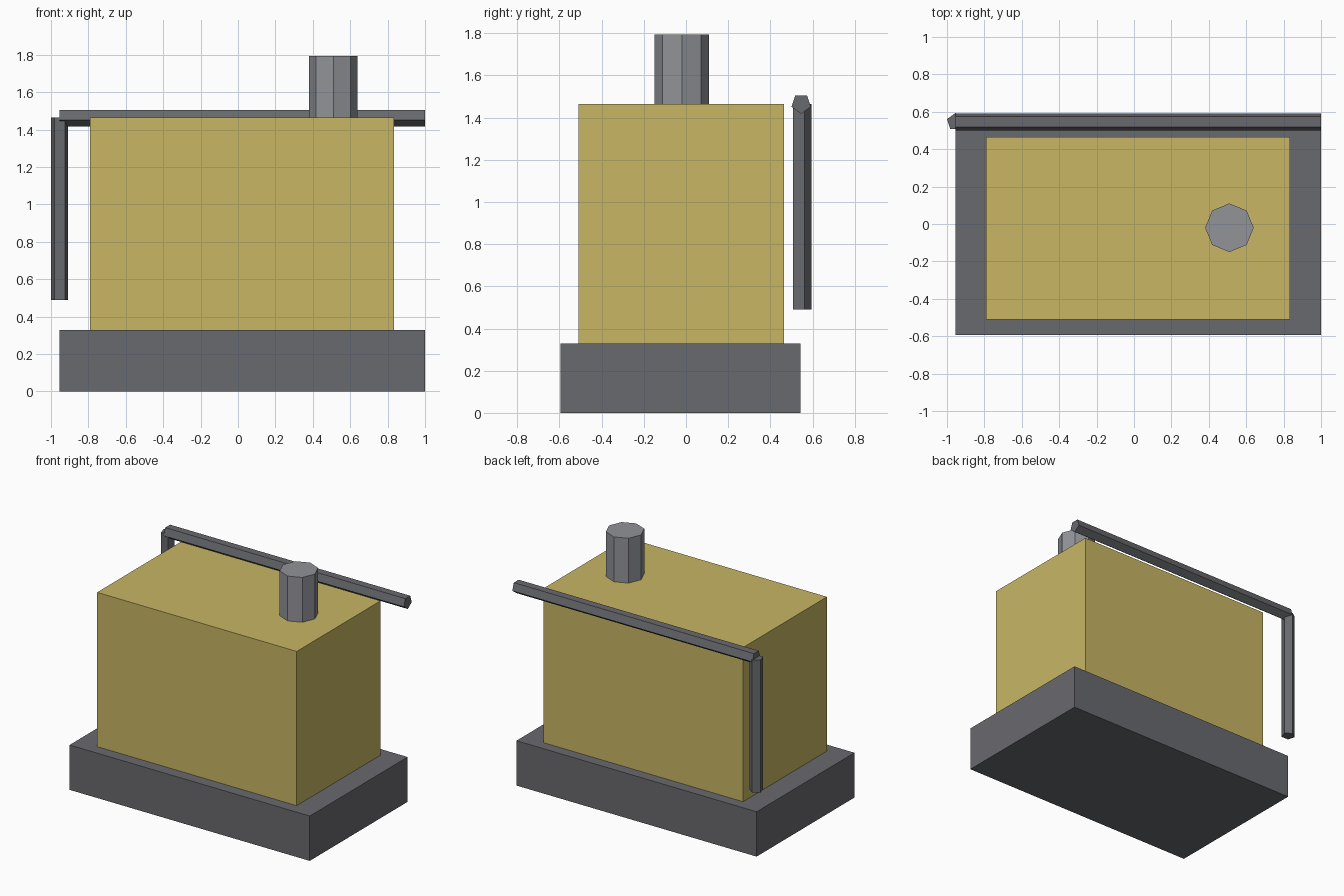
import bpy
from math import pi
from mathutils import Matrix, Vector

cube = bpy.data.objects.get("Cube")
if cube:
    bpy.data.objects.remove(cube, do_unlink=True)


def material(name, color):
    m = bpy.data.materials.new(name)
    m.use_nodes = True
    m.diffuse_color = (*color, 1)
    m.node_tree.nodes["Principled BSDF"].inputs["Base Color"].default_value = (*color, 1)
    return m


dark_grey = material("dark grey", (0.141, 0.144, 0.156))
light_grey = material("light grey", (0.287, 0.292, 0.314))
mustard = material("mustard yellow", (0.578, 0.468, 0.127))


def finish(name, mat):
    obj = bpy.context.object
    obj.name = obj.data.name = name
    obj.data.materials.append(mat)
    return obj


def box(name, low, high, mat):
    low, high = Vector(low), Vector(high)
    bpy.ops.mesh.primitive_cube_add(size=1, location=(low + high) / 2)
    obj = finish(name, mat)
    obj.data.transform(Matrix.Diagonal((*(high - low), 1)))
    return obj


def prism(name, start, end, radius, sides, mat, turn=0):
    """Flat-sided bar from start to end; turn spins its cross-section."""
    start, end = Vector(start), Vector(end)
    axis = end - start
    bpy.ops.mesh.primitive_cylinder_add(
        vertices=sides, radius=radius, depth=axis.length, location=(start + end) / 2)
    obj = finish(name, mat)
    aim = Matrix.Rotation(pi / 2, 4, "Y") if abs(axis.x) > abs(axis.z) else Matrix()
    obj.data.transform(aim @ Matrix.Rotation(turn, 4, "Z"))
    return obj


# Plinth and main housing
box("base", (-0.955, -0.594, 0), (1, 0.543, 0.33), dark_grey)
box("housing", (-0.79, -0.51, 0.33), (0.835, 0.465, 1.465), mustard)

# Eight-sided exhaust stack
prism("stack", (0.51, -0.02, 1.465), (0.51, -0.02, 1.795), 0.13, 8, light_grey)

# Five-sided pipes along the back: one upright, one horizontal with its ridge down
prism("upright_pipe", (-0.954, 0.546, 0.49), (-0.954, 0.546, 1.465), 0.048, 5, dark_grey)
prism("top_pipe", (-0.955, 0.546, 1.466), (1, 0.546, 1.466), 0.048, 5, dark_grey, -pi / 2)
